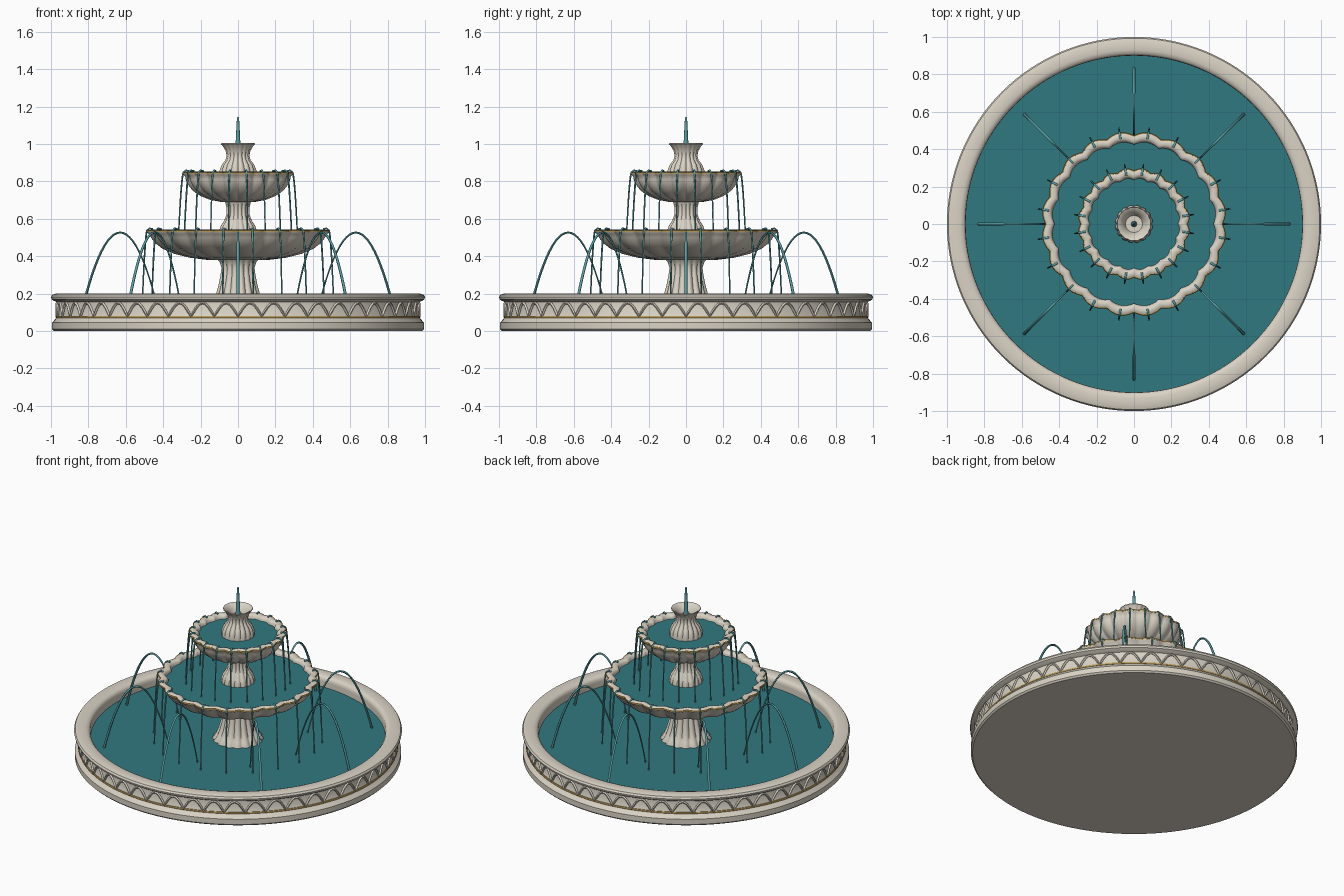
import bpy, bmesh
from math import sin, cos, pi, radians

if "Cube" in bpy.data.objects:
    bpy.data.objects.remove(bpy.data.objects["Cube"])


def material(name, rgb):
    m = bpy.data.materials.new(name)
    m.diffuse_color = (*rgb, 1)
    m.use_nodes = True
    m.node_tree.nodes["Principled BSDF"].inputs["Base Color"].default_value = m.diffuse_color
    return m


STONE = material("stone", (0.70, 0.65, 0.56))
POOL = material("pool_water", (0.03, 0.19, 0.22))
SPRAY = material("spray_water", (0.10, 0.36, 0.39))
GOLD = material("gold_trim", (0.50, 0.33, 0.10))


def finish(obj, mat, angle=40):
    obj.data.materials.append(mat)
    bpy.ops.object.select_all(action='DESELECT')
    bpy.context.view_layer.objects.active = obj
    obj.select_set(True)
    if obj.type == 'CURVE':
        bpy.ops.object.convert(target='MESH')
    bpy.ops.object.shade_smooth_by_angle(angle=radians(angle))


def lathe(name, profile, mat, segs=128, lobes=0, angle=40):
    """Revolve (radius, z[, lobe depth]) points; lobes swell the radius into gadroons."""
    bm = bmesh.new()
    rings = []
    for r, z, *d in profile:
        depth = d[0] if d else 0
        if r == 0:
            rings.append([bm.verts.new((0, 0, z))])
            continue
        ring = []
        for i in range(segs):
            a = 2 * pi * i / segs
            rr = r - depth * (1 - abs(sin(lobes * a / 2)))
            ring.append(bm.verts.new((rr * cos(a), rr * sin(a), z)))
        rings.append(ring)
    for lo, hi in zip(rings, rings[1:]):
        for i in range(segs):
            j = (i + 1) % segs
            if len(lo) == 1:
                bm.faces.new((lo[0], hi[j], hi[i]))
            elif len(hi) == 1:
                bm.faces.new((lo[i], lo[j], hi[0]))
            else:
                bm.faces.new((lo[i], lo[j], hi[j], hi[i]))
    me = bpy.data.meshes.new(name)
    bm.to_mesh(me)
    bm.free()
    obj = bpy.data.objects.new(name, me)
    bpy.context.collection.objects.link(obj)
    finish(obj, mat, angle)


def tubes(name, paths, mat, depth, cyclic=False, taper=(1, 1)):
    """One object of round tubes along the given point paths."""
    cu = bpy.data.curves.new(name, 'CURVE')
    cu.dimensions = '3D'
    cu.bevel_depth = depth
    cu.bevel_resolution = 1
    cu.use_fill_caps = True
    for path in paths:
        sp = cu.splines.new('POLY')
        sp.points.add(len(path) - 1)
        sp.use_cyclic_u = cyclic
        for k, (pt, co) in enumerate(zip(sp.points, path)):
            pt.co = (*co, 1)
            t = k / (len(path) - 1)
            pt.radius = taper[0] + (taper[1] - taper[0]) * t
    obj = bpy.data.objects.new(name, cu)
    bpy.context.collection.objects.link(obj)
    finish(obj, mat, 60)


def around(profile, count, offset=0):
    """Repeat a radial (r, z) path around the axis."""
    angles = [2 * pi * i / count + offset for i in range(count)]
    return [[(r * cos(a), r * sin(a), z) for r, z in profile] for a in angles]


# Ground basin with moulded foot and rounded rim
lathe("basin", [(0, 0), (0.985, 0), (0.995, 0.01), (0.995, 0.045), (0.985, 0.055),
                (0.972, 0.07), (0.968, 0.075), (0.968, 0.155), (0.985, 0.162),
                (0.997, 0.17), (1.0, 0.182), (0.993, 0.194), (0.975, 0.2),
                (0.93, 0.2), (0.912, 0.195), (0.902, 0.183), (0.9, 0.165),
                (0.9, 0.06), (0, 0.06)], STONE)
lathe("basin_water", [(0.9, 0.13), (0, 0.13)], POOL)

# Arcade relief and gold line on the basin wall
N = 48
tubes("basin_arches", [[(0.97 * cos(a), 0.97 * sin(a), 0.078 + 0.072 * abs(sin(N * a / 2)))
                        for a in (2 * pi * i / (N * 10) for i in range(N * 10))]],
      STONE, 0.007, True)
tubes("basin_gold_line", [[(0.97 * cos(a), 0.97 * sin(a), 0.076)
                           for a in (2 * pi * i / 128 for i in range(128))]],
      GOLD, 0.006, True)

# Fluted pedestals
lathe("lower_pedestal", [(0.16, 0.06, 0.012), (0.157, 0.13, 0.012), (0.135, 0.16, 0.012),
                         (0.119, 0.2, 0.012), (0.105, 0.25, 0.01), (0.095, 0.3, 0.01),
                         (0.09, 0.34, 0.008), (0.1, 0.37, 0.008), (0.13, 0.4, 0.005)],
      STONE, 128, 16, 60)
lathe("upper_pedestal", [(0.105, 0.48, 0.008), (0.104, 0.53, 0.008), (0.095, 0.56, 0.008),
                         (0.075, 0.59, 0.006), (0.064, 0.62, 0.006), (0.062, 0.66, 0.006),
                         (0.07, 0.69, 0.005), (0.09, 0.72, 0.004)],
      STONE, 128, 16, 60)
lathe("finial_cup", [(0.1, 0.79, 0.006), (0.102, 0.83, 0.008), (0.1, 0.86, 0.008),
                     (0.088, 0.89, 0.008), (0.068, 0.915, 0.006), (0.062, 0.94, 0.005),
                     (0.068, 0.965, 0.005), (0.082, 0.988, 0.004), (0.092, 1.0, 0.003),
                     (0.09, 1.005, 0.003), (0.075, 0.998), (0.055, 0.975), (0.045, 0.95),
                     (0, 0.95)], STONE, 128, 16, 60)


def bowl(name, z0, foot, rim, water):
    """Gadrooned bowl 0.16 tall, its gold trim and its water disc."""
    w = rim - foot
    d = 0.035 * rim + 0.004
    outer = [(0, 0), (foot, 0.0), (foot + 0.3 * w, 0.012, d), (foot + 0.55 * w, 0.032, d),
             (foot + 0.75 * w, 0.06, d), (foot + 0.87 * w, 0.09, d), (foot + 0.94 * w, 0.12, d)]
    lip = [(rim - 0.01, 0.138, d), (rim, 0.145, d), (rim + 0.003, 0.153, d),
           (rim - 0.008, 0.161, d), (rim - 0.025, 0.162, d), (rim - 0.04, 0.157, d),
           (rim - 0.045, 0.145, d), (rim - 0.06, 0.11), (rim * 0.6, 0.05), (0, 0.04)]
    lathe(name, [(p[0], z0 + p[1], *p[2:]) for p in outer + lip], STONE, 200, 20, 60)
    tubes(name + "_gold_trim", [[((rim - d * (1 - abs(sin(10 * a)))) * cos(a),
                                  (rim - d * (1 - abs(sin(10 * a)))) * sin(a), z0 + 0.153)
                                 for a in (2 * pi * i / 200 for i in range(200))]],
          GOLD, 0.005, True)
    lathe(name + "_water", [(rim - 0.047, water), (0, water)], POOL, 100)


bowl("lower_bowl", 0.38, 0.16, 0.49, 0.515)
bowl("upper_bowl", 0.69, 0.09, 0.295, 0.825)


# Streams spilling over each bowl rim
def spill(rim, top, bottom):
    pts = [(rim - 0.03, top), (rim - 0.012, top + 0.004), (rim + 0.002, top - 0.006)]
    n = 8
    for k in range(1, n + 1):
        t = k / n
        pts.append((rim + 0.002 + 0.027 * t, top - 0.006 - (top - 0.006 - bottom) * t ** 1.7))
    return pts


tubes("lower_streams", around(spill(0.49, 0.545, 0.125), 20, pi / 20), SPRAY, 0.005, taper=(1.1, 0.8))
tubes("upper_streams", around(spill(0.293, 0.855, 0.51), 20, pi / 20), SPRAY, 0.005, taper=(1.1, 0.8))

# Eight arching jets rising from the basin
arc = [(0.63 + 0.2 * u, 0.527 - 0.4 * u * u) for u in (k / 12 - 1 for k in range(25))]
tubes("arching_jets", around(arc, 8), SPRAY, 0.008, taper=(0.5, 1))

# Central plume on top
lathe("top_jet", [(0.016, 0.94), (0.013, 1.0), (0.01, 1.06), (0.007, 1.12),
                  (0.005, 1.14), (0, 1.147)], SPRAY, 16, angle=60)
